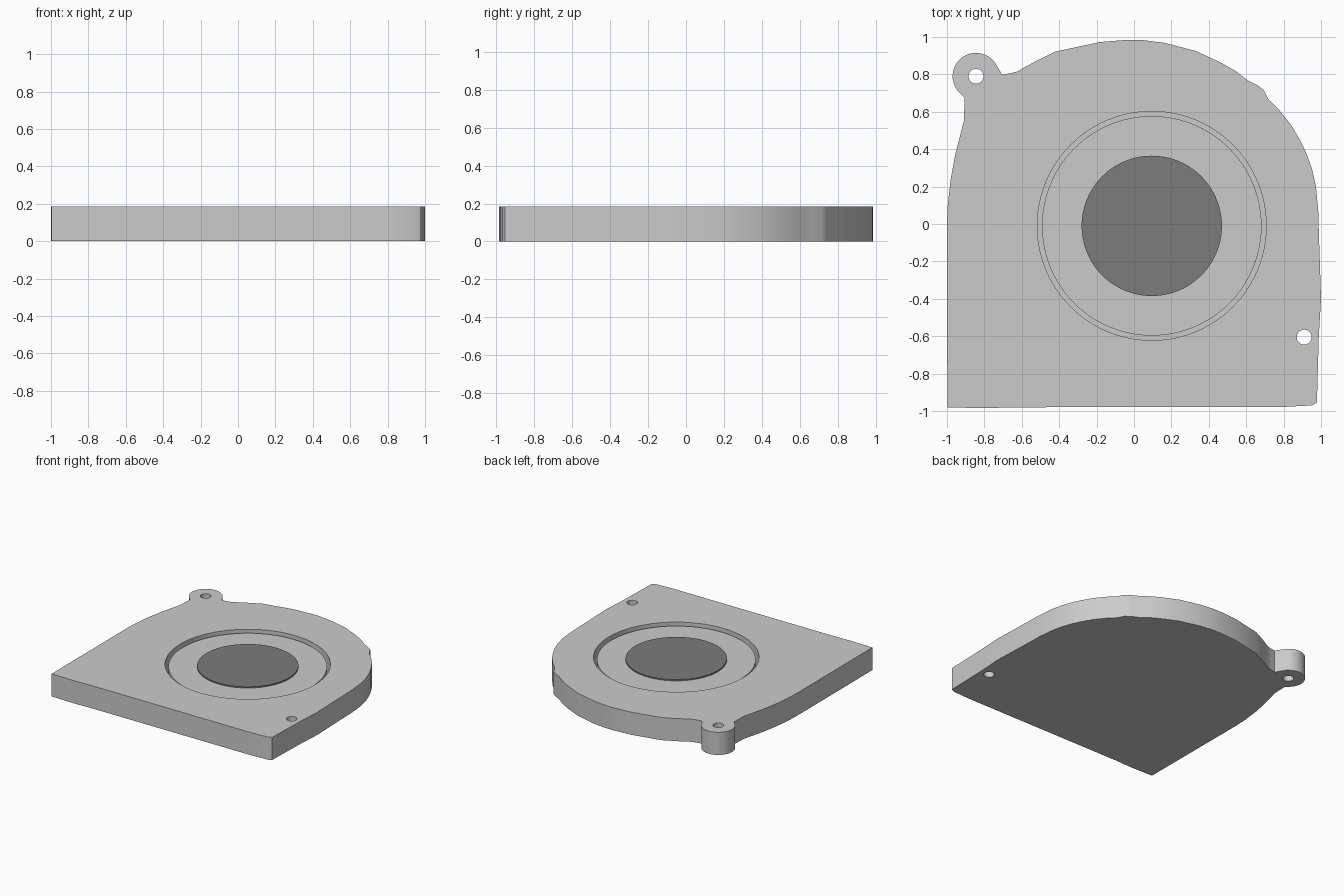
import bpy, bmesh
from math import sin, cos, radians

if "Cube" in bpy.data.objects:
    bpy.data.objects.remove(bpy.data.objects["Cube"])

TOP = 0.185
CX, CY = 0.095, -0.01      # impeller centre
EAR = (-0.845, 0.79)       # mounting ear centre


def add_object(name, bm):
    mesh = bpy.data.meshes.new(name)
    bmesh.ops.recalc_face_normals(bm, faces=bm.faces)
    bm.to_mesh(mesh)
    bm.free()
    ob = bpy.data.objects.new(name, mesh)
    bpy.context.collection.objects.link(ob)
    return ob


def prism(name, outline, z0, z1):
    """Extrude a closed outline between two heights."""
    bm = bmesh.new()
    face = bm.faces.new([bm.verts.new((x, y, z0)) for x, y in outline])
    new = bmesh.ops.extrude_face_region(bm, geom=[face])["geom"]
    verts = [v for v in new if isinstance(v, bmesh.types.BMVert)]
    bmesh.ops.translate(bm, verts=verts, vec=(0, 0, z1 - z0))
    return add_object(name, bm)


def arc(cx, cy, r, a0, a1, n):
    return [(cx + r * cos(radians(a0 + (a1 - a0) * i / n)),
             cy + r * sin(radians(a0 + (a1 - a0) * i / n))) for i in range(n + 1)]


def disc(name, cx, cy, r, z0, z1, n=96):
    return prism(name, arc(cx, cy, r, 0, 360, n)[:-1], z0, z1)


def smooth(ob):
    bpy.ops.object.select_all(action='DESELECT')
    ob.select_set(True)
    bpy.context.view_layer.objects.active = ob
    bpy.ops.object.shade_smooth_by_angle(angle=radians(30))


def cut(ob, cutter):
    mod = ob.modifiers.new("cut", 'BOOLEAN')
    mod.object, mod.operation, mod.solver = cutter, 'DIFFERENCE', 'EXACT'
    cutter.hide_render = True
    bpy.context.view_layer.objects.active = ob
    bpy.ops.object.modifier_apply(modifier=mod.name)
    bpy.data.objects.remove(cutter)


# Housing outline: square outlet end, scroll-shaped back, round mounting ear
outline = [(-0.998, -0.98), (-0.8, -0.985), (-0.65, -0.98), (0.8, -0.978),
           (0.95, -0.97), (0.978, -0.955), (0.988, -0.6), (1.0, -0.4),
           (0.99, -0.1), (0.985, 0.07), (0.973, 0.2), (0.953, 0.29),
           (0.925, 0.37), (0.89, 0.445), (0.84, 0.53), (0.78, 0.605),
           (0.72, 0.665), (0.695, 0.715), (0.66, 0.742), (0.605, 0.77),
           (0.54, 0.82), (0.46, 0.865), (0.33, 0.925), (0.165, 0.968),
           (0.05, 0.983), (-0.03, 0.985), (-0.18, 0.973), (-0.42, 0.922),
           (-0.53, 0.868), (-0.625, 0.815), (-0.66, 0.806), (-0.705, 0.798)]
outline += arc(*EAR, 0.125, 25, 228, 20)
outline += [(-0.905, 0.675), (-0.91, 0.55), (-0.955, 0.375),
            (-0.98, 0.24), (-0.996, 0.1), (-1.0, 0.0)]
housing = prism("housing", outline, 0, TOP)

# Blind impeller well and two screw holes
cut(housing, disc("well_cutter", CX, CY, 0.612, 0.02, 0.3))
for x, y in (EAR, (0.91, -0.605)):
    cut(housing, disc("hole_cutter", x, y, 0.04, -0.1, 0.3, 32))

# Impeller sitting just below the rim, with a slightly raised dark hub
impeller = disc("impeller", CX, CY, 0.587, 0.02, 0.165)
hub = disc("hub_cap", CX, CY, 0.375, 0.16, 0.175)
dark = bpy.data.materials.new("dark_grey")
dark.diffuse_color = (0.2, 0.2, 0.2, 1)
dark.use_nodes = True
dark.node_tree.nodes["Principled BSDF"].inputs["Base Color"].default_value = dark.diffuse_color
hub.data.materials.append(dark)

for ob in (housing, impeller, hub):
    smooth(ob)
